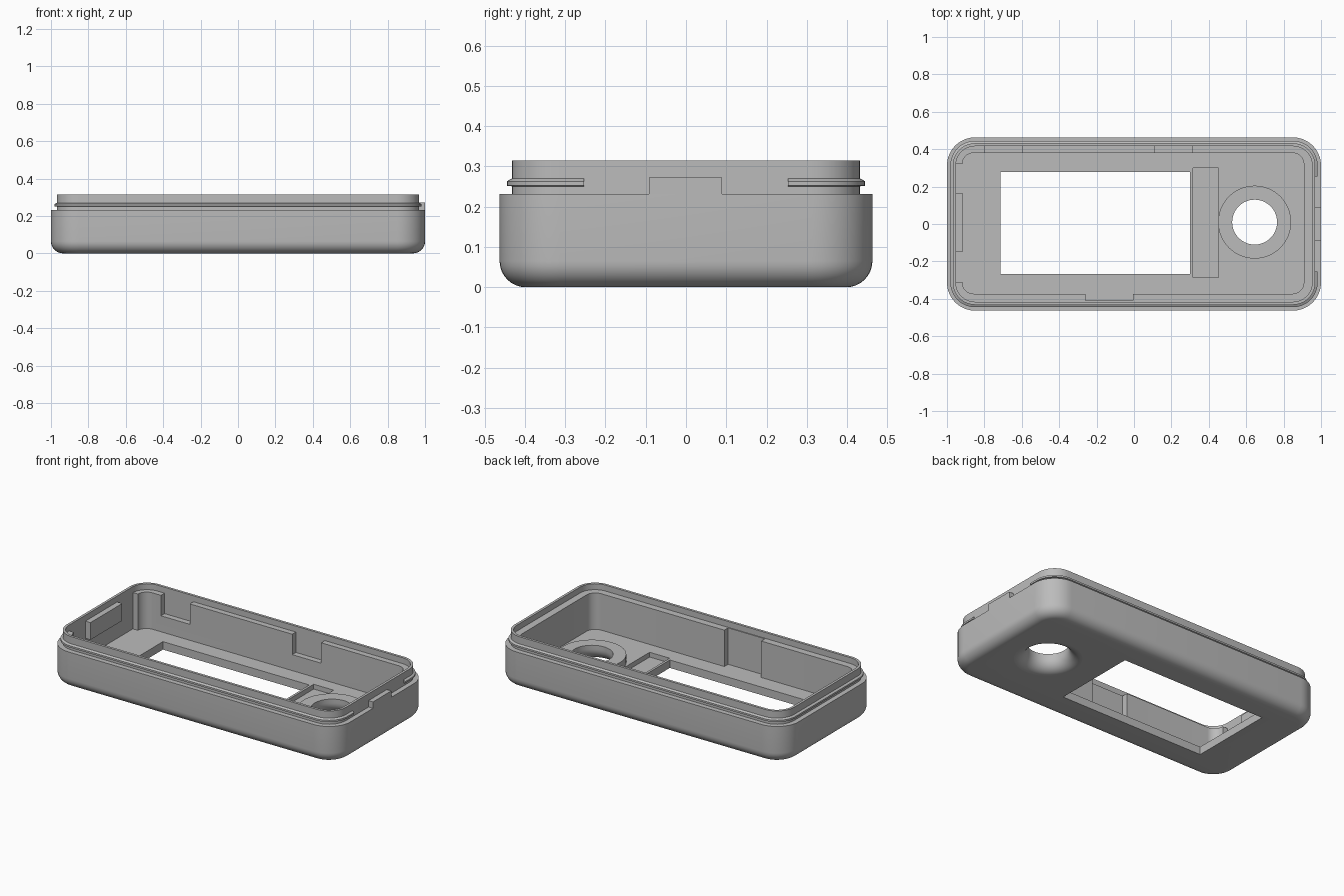
import bpy, bmesh, math

if "Cube" in bpy.data.objects:
    bpy.data.objects.remove(bpy.data.objects["Cube"])

grey = bpy.data.materials.new("plain grey")
grey.diffuse_color = (0.5, 0.5, 0.5, 1)
grey.use_nodes = True
grey.node_tree.nodes["Principled BSDF"].inputs["Base Color"].default_value = grey.diffuse_color


def rounded(x0, x1, y0, y1, r, z, n=10):
    """Rounded rectangle at height z."""
    pts = []
    corners = [(x1 - r, y1 - r), (x0 + r, y1 - r), (x0 + r, y0 + r), (x1 - r, y0 + r)]
    for k, (cx, cy) in enumerate(corners):
        for i in range(n + 1):
            a = math.pi / 2 * (k + i / n)
            pts.append((cx + r * math.cos(a), cy + r * math.sin(a), z))
    return pts


def inset(d, z):
    """Outer case outline moved inward by d."""
    return rounded(-1 + d, 1 - d, -0.463 + d, 0.463 - d, 0.15 - d, z)


def circle(r, z, cx=0.645, cy=0.01, n=64):
    return [(cx + r * math.cos(2 * math.pi * i / n),
             cy + r * math.sin(2 * math.pi * i / n), z) for i in range(n)]


def loft(name, rings, closed=False):
    """Skin a stack of rings, capped at both ends or joined into a loop."""
    bm = bmesh.new()
    vs = [[bm.verts.new(p) for p in ring] for ring in rings]
    n = len(vs[0])
    pairs = list(zip(vs, vs[1:]))
    if closed:
        pairs.append((vs[-1], vs[0]))
    else:
        bm.faces.new(vs[0])
        bm.faces.new(vs[-1])
    for a, b in pairs:
        for i in range(n):
            j = (i + 1) % n
            bm.faces.new((a[i], a[j], b[j], b[i]))
    bmesh.ops.recalc_face_normals(bm, faces=bm.faces[:])
    me = bpy.data.meshes.new(name)
    bm.to_mesh(me)
    bm.free()
    me.materials.append(grey)
    ob = bpy.data.objects.new(name, me)
    bpy.context.collection.objects.link(ob)
    return ob


def box(name, x0, x1, y0, y1, z0, z1):
    return loft(name, [[(x0, y0, z), (x1, y0, z), (x1, y1, z), (x0, y1, z)]
                       for z in (z0, z1)])


def cut(ob, cutter):
    bpy.context.view_layer.objects.active = ob
    mod = ob.modifiers.new("cut", 'BOOLEAN')
    mod.operation = 'DIFFERENCE'
    mod.solver = 'EXACT'
    mod.object = cutter
    bpy.ops.object.modifier_apply(modifier=mod.name)
    bpy.data.objects.remove(cutter)


FLOOR, LEDGE, TOP = 0.05, 0.278, 0.315

# Case body: filleted bottom, straight wall, stepped-in lip
F = 0.065
rings = [inset(F * (1 - math.sin(a)), F * (1 - math.cos(a)))
         for a in [math.pi / 2 * i / 8 for i in range(9)]]
rings += [inset(0, 0.232), inset(0.031, 0.232), inset(0.031, TOP)]
case = loft("case", rings)

# Hollow inside: thin lip above a ledge, thicker wall below
cut(case, loft("upper_cavity", [inset(0.047, LEDGE), inset(0.047, 0.4)]))
cut(case, loft("lower_cavity", [rounded(-0.918, 0.908, -0.373, 0.38, 0.06, z)
                                for z in (FLOOR, 0.35)]))

# Wall pockets: two at the back, one at the front, one wide at the left end
cut(case, box("back_pocket_a", -0.80, -0.60, 0.3, 0.416, 0.15, 0.3))
cut(case, box("back_pocket_b", 0.11, 0.31, 0.3, 0.416, 0.15, 0.3))
cut(case, box("front_pocket", -0.26, -0.005, -0.41, -0.3, FLOOR, 0.3))
cut(case, box("left_pocket", -0.953, -0.85, -0.31, 0.32, FLOOR, 0.3))

# Floor openings: display window, shallow slot, round hole
cut(case, box("window", -0.715, 0.30, -0.268, 0.278, -0.1, 0.2))
cut(case, box("slot", 0.315, 0.453, -0.287, 0.30, 0.02, 0.2))
cut(case, loft("round_hole", [circle(0.195, -0.1), circle(0.195, 0.2)]))

# Raised ring with a flared underside
R = 0.075
flare = [circle(0.195 - R * math.sin(a), R * (1 - math.cos(a)))
         for a in [math.pi / 2 * i / 10 for i in range(11)]]
ring = loft("hole_ring", flare + [circle(0.12, 0.1), circle(0.195, 0.1)], closed=True)

# Snap ridge round the lip, interrupted at the right end
ridge = loft("snap_ridge", [inset(0.036, 0.25), inset(0.018, 0.252),
                            inset(0.018, 0.263), inset(0.036, 0.273)], closed=True)
cut(ridge, box("ridge_gap", 0.9, 1.1, -0.253, 0.253, 0.2, 0.3))

# Tabs on the right and left ends
right_tab = box("right_tab", 0.96, 1.0, -0.092, 0.09, 0.225, 0.272)
left_tab = box("left_tab", -0.956, -0.918, -0.15, 0.165, 0.17, LEDGE)

# Smooth rounded surfaces, keep edges crisp
for ob in (case, ring, ridge):
    bpy.ops.object.select_all(action='DESELECT')
    ob.select_set(True)
    bpy.context.view_layer.objects.active = ob
    bpy.ops.object.shade_smooth_by_angle(angle=math.radians(30))
